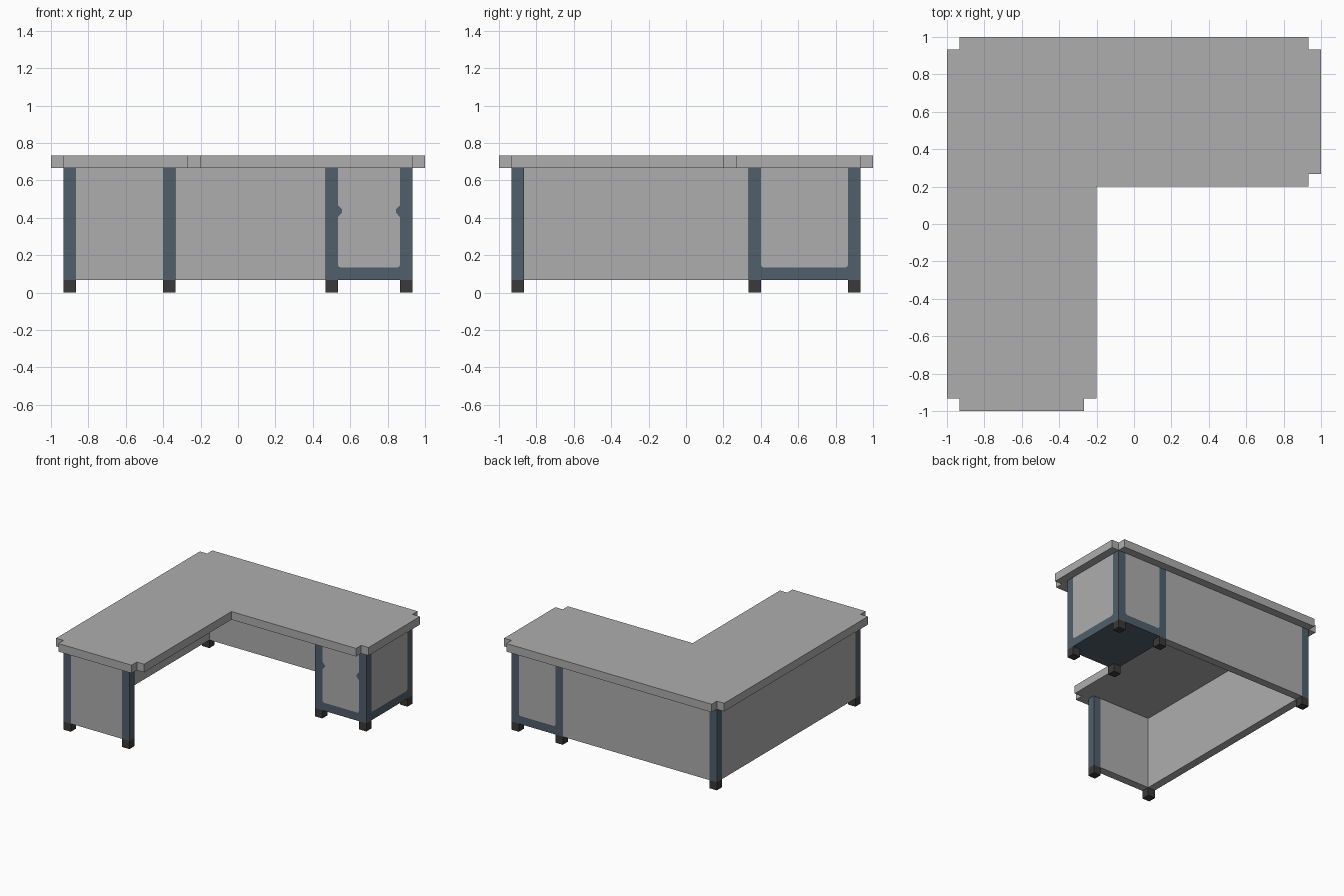
import bpy
import bmesh
from mathutils import Vector

if "Cube" in bpy.data.objects:
    bpy.data.objects.remove(bpy.data.objects["Cube"], do_unlink=True)

U = 1 / 15                       # leg width, foot height and top thickness
FLOOR, UNDER = U, 10 * U         # bottom of panels, underside of desktop
OUT = 14 * U                     # outer plane of the legs


def material(name, rgb):
    m = bpy.data.materials.new(name)
    m.use_nodes = True
    m.diffuse_color = (*rgb, 1)
    m.node_tree.nodes["Principled BSDF"].inputs["Base Color"].default_value = (*rgb, 1)
    return m


GREY = material("light grey", (0.42, 0.42, 0.42))
BLUE = material("slate blue", (0.080, 0.114, 0.147))
BLACK = material("foot black", (0.042, 0.042, 0.042))


def add_object(name, bm, mats):
    bmesh.ops.recalc_face_normals(bm, faces=bm.faces)
    me = bpy.data.meshes.new(name)
    bm.to_mesh(me)
    bm.free()
    for m in mats:
        me.materials.append(m)
    ob = bpy.data.objects.new(name, me)
    bpy.context.collection.objects.link(ob)
    return ob


def box(name, lo, hi, mat):
    bm = bmesh.new()
    bmesh.ops.create_cube(bm, size=1)
    lo, hi = Vector(lo), Vector(hi)
    for v in bm.verts:
        v.co = Vector([(lo[i] + hi[i]) / 2 + v.co[i] * (hi[i] - lo[i]) for i in range(3)])
    return add_object(name, bm, [mat])


# L-shaped desktop with a square notch at each outer corner
N = 1 - U
outline = [(-1, -N), (-N, -N), (-N, -1), (-0.2 - U, -1), (-0.2 - U, -N), (-0.2, -N),
           (-0.2, 0.2), (N, 0.2), (N, 0.2 + U), (1, 0.2 + U), (1, N), (N, N),
           (N, 1), (-N, 1), (-N, N), (-1, N)]
bm = bmesh.new()
base = bm.faces.new([bm.verts.new((x, y, UNDER)) for x, y in outline])
top = bmesh.ops.extrude_face_region(bm, geom=[base], use_keep_orig=True)["geom"]
bmesh.ops.translate(bm, vec=(0, 0, U),
                    verts=[g for g in top if isinstance(g, bmesh.types.BMVert)])
add_object("desktop", bm, [GREY])

# Legs of the open wing, and a foot under every corner post
CX0, CY0 = 7 * U, 5 * U          # inner corner of the cabinet
wing_legs = {"front_right": (-OUT, -OUT), "front_inner": (-6 * U, -OUT),
             "back_right": (-OUT, OUT - U)}
cabinet_feet = {"cabinet_front_inner": (CX0, CY0), "cabinet_front_outer": (OUT - U, CY0),
                "cabinet_back_inner": (CX0, OUT - U), "cabinet_back_outer": (OUT - U, OUT - U)}
for name, (x, y) in wing_legs.items():
    box(name + "_leg", (x, y, FLOOR), (x + U, y + U, UNDER), BLUE)
for name, (x, y) in {**wing_legs, **cabinet_feet}.items():
    box(name + "_foot", (x, y, 0), (x + U, y + U, FLOOR), BLACK)

# Modesty panels, flush with the legs
box("front_panel", (-OUT + U, -OUT, FLOOR), (-6 * U, -OUT + U, UNDER), GREY)
box("side_panel", (-OUT, -OUT + U, FLOOR), (-OUT + U, OUT - U, UNDER), GREY)
box("back_panel", (-OUT + U, OUT - U, FLOOR), (CX0, OUT, UNDER), GREY)


# Cabinet: each side is a U-shaped frame around a flush panel
def framed_side(bm, start, end, handles):
    start, end = Vector((*start, 0)), Vector((*end, 0))
    width = (end - start).length
    along = (end - start) / width

    def vert(p):
        return bm.verts.new(start + along * p[0] + Vector((0, 0, p[1])))

    half = [(U, UNDER)]
    if handles:
        half += [(U, 0.468), (U + 0.022, 0.445), (U + 0.022, 0.427), (U, 0.402)]
    sill = FLOOR + U
    half += [(U, sill + 0.016), (U + 0.005, sill + 0.005), (U + 0.016, sill)]
    inner = [vert(p) for p in half + [(width - s, z) for s, z in reversed(half)]]
    outer = [vert(p) for p in ((width, UNDER), (width, FLOOR), (0, FLOOR), (0, UNDER))]
    bm.faces.new(inner + outer).material_index = 0
    bm.faces.new(list(reversed(inner))).material_index = 1


bm = bmesh.new()
corners = [(CX0, CY0), (OUT, CY0), (OUT, OUT), (CX0, OUT)]
for i in range(4):
    framed_side(bm, corners[i], corners[(i + 1) % 4], handles=(i == 0))
bm.faces.new([bm.verts.new((x, y, FLOOR)) for x, y in corners])
bmesh.ops.remove_doubles(bm, verts=bm.verts, dist=1e-5)
# close the upper side
bmesh.ops.holes_fill(bm, edges=[e for e in bm.edges if e.is_boundary], sides=0)
add_object("cabinet", bm, [BLUE, GREY])
